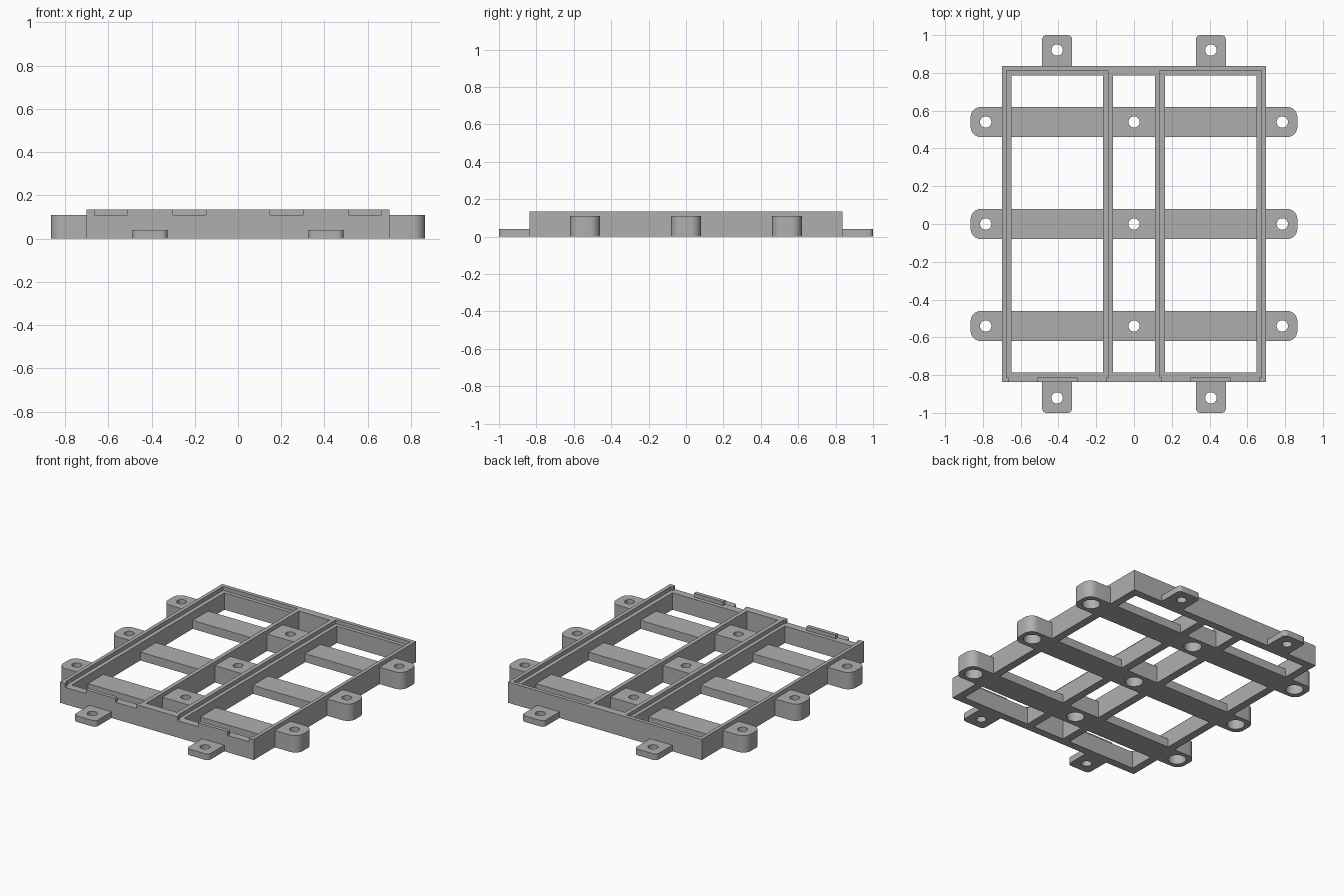
import bpy
import bmesh
import math

cube = bpy.data.objects.get("Cube")
if cube:
    bpy.data.objects.remove(cube, do_unlink=True)

grey = bpy.data.materials.new("plain_grey")
grey.use_nodes = True
colour = (0.43, 0.43, 0.43, 1)
grey.diffuse_color = colour
grey.node_tree.nodes["Principled BSDF"].inputs["Base Color"].default_value = colour

# Main dimensions
HALF_X, HALF_Y = 0.70, 0.837      # outer frame
TOP, LEDGE = 0.135, 0.11          # rim and panel seat heights
BAR_TOP, TAB_TOP = 0.055, 0.04
IN_Y = 0.787                      # inside of the end walls
BAY_IN, BAY_OUT = 0.163, 0.649    # side bay in x
MID = 0.111                       # half width of the middle bay
SEAT_IN, SEAT_OUT, SEAT_Y = 0.138, 0.676, 0.812
BAR_HALF = 0.08
BAR_YS = (-0.54, 0, 0.54)
HOLE, BORE, BORE_DEPTH = 0.03, 0.053, 0.075


def finish(name, bm):
    bmesh.ops.recalc_face_normals(bm, faces=bm.faces)
    mesh = bpy.data.meshes.new(name)
    bm.to_mesh(mesh)
    bm.free()
    mesh.materials.append(grey)
    obj = bpy.data.objects.new(name, mesh)
    bpy.context.collection.objects.link(obj)
    return obj


def box(name, xs, ys, zs, radius=0, rounded=None):
    """Box between limits; rounded(x, y) picks the upright edges to round."""
    xs = sorted(xs)
    ys = sorted(ys)
    bm = bmesh.new()
    bmesh.ops.create_cube(bm, size=1)
    for v in bm.verts:
        v.co = [lim[c > 0] for lim, c in zip((xs, ys, zs), v.co)]
    if radius:
        edges = []
        for e in bm.edges:
            a, b = (v.co for v in e.verts)
            if abs(a.z - b.z) > 0.001 and rounded(a.x, a.y):
                edges.append(e)
        bmesh.ops.bevel(bm, geom=edges, offset=radius, segments=8,
                        profile=0.5, affect='EDGES')
    return finish(name, bm)


def cylinder(x, y, radius, z0, z1):
    bm = bmesh.new()
    bmesh.ops.create_cone(bm, cap_ends=True, segments=32, radius1=radius,
                          radius2=radius, depth=z1 - z0)
    bmesh.ops.translate(bm, verts=bm.verts, vec=(x, y, (z0 + z1) / 2))
    return finish("cutter", bm)


def activate(obj):
    bpy.ops.object.select_all(action='DESELECT')
    obj.select_set(True)
    bpy.context.view_layer.objects.active = obj


def cut(obj, cutter):
    cutter.hide_render = True
    mod = obj.modifiers.new("cut", 'BOOLEAN')
    mod.operation = 'DIFFERENCE'
    mod.solver = 'EXACT'
    mod.object = cutter
    activate(obj)
    bpy.ops.object.modifier_apply(modifier=mod.name)
    bpy.data.objects.remove(cutter, do_unlink=True)


def drill(obj, x, y, bore=False):
    cut(obj, cylinder(x, y, HOLE, -0.1, 0.3))
    if bore:
        cut(obj, cylinder(x, y, BORE, -0.1, BORE_DEPTH))


def smooth(obj):
    activate(obj)
    bpy.ops.object.shade_smooth_by_angle(angle=math.radians(30))


# Frame with three open bays
frame = box("frame", (-HALF_X, HALF_X), (-HALF_Y, HALF_Y), (0, TOP))
cut(frame, box("cutter", (-MID, MID), (-IN_Y, IN_Y), (-0.1, 0.3)))
for s in (-1, 1):
    cut(frame, box("cutter", (s * BAY_IN, s * BAY_OUT), (-IN_Y, IN_Y), (-0.1, 0.3)))
    # Stepped seat around the bay
    cut(frame, box("cutter", (s * SEAT_IN, s * SEAT_OUT), (-SEAT_Y, SEAT_Y), (LEDGE, 0.3)))
    # Front notches leaving a centre lip
    for a, b in ((0.148, 0.3), (0.512, 0.664)):
        cut(frame, box("cutter", (s * a, s * b), (-0.9, -SEAT_Y + 0.005), (LEDGE, 0.3)))

# Cross bars, middle blocks and side ears
for row, y in zip(("front", "middle", "back"), BAR_YS):
    ys = (y - BAR_HALF, y + BAR_HALF)
    block = box(row + "_centre_block", (-MID, MID), ys, (0, LEDGE))
    drill(block, 0, y, bore=True)
    smooth(block)
    for side, s in (("right", -1), ("left", 1)):
        box(f"{row}_{side}_cross_bar", (s * BAY_IN, s * BAY_OUT), ys, (0, BAR_TOP))
        ear = box(f"{row}_{side}_ear", (s * HALF_X, s * 0.865), ys, (0, LEDGE),
                  0.055, lambda px, py: abs(px) > 0.8)
        drill(ear, s * 0.785, y, bore=True)
        smooth(ear)

# Thin mounting tabs on the front and back
for end, t in (("front", -1), ("back", 1)):
    for side, s in (("right", -1), ("left", 1)):
        x = s * 0.407
        tab = box(f"{end}_{side}_tab", (x - 0.08, x + 0.08), (t * HALF_Y, t), (0, TAB_TOP),
                  0.025, lambda px, py: abs(py) > 0.9)
        drill(tab, x, t * 0.921)
        smooth(tab)
